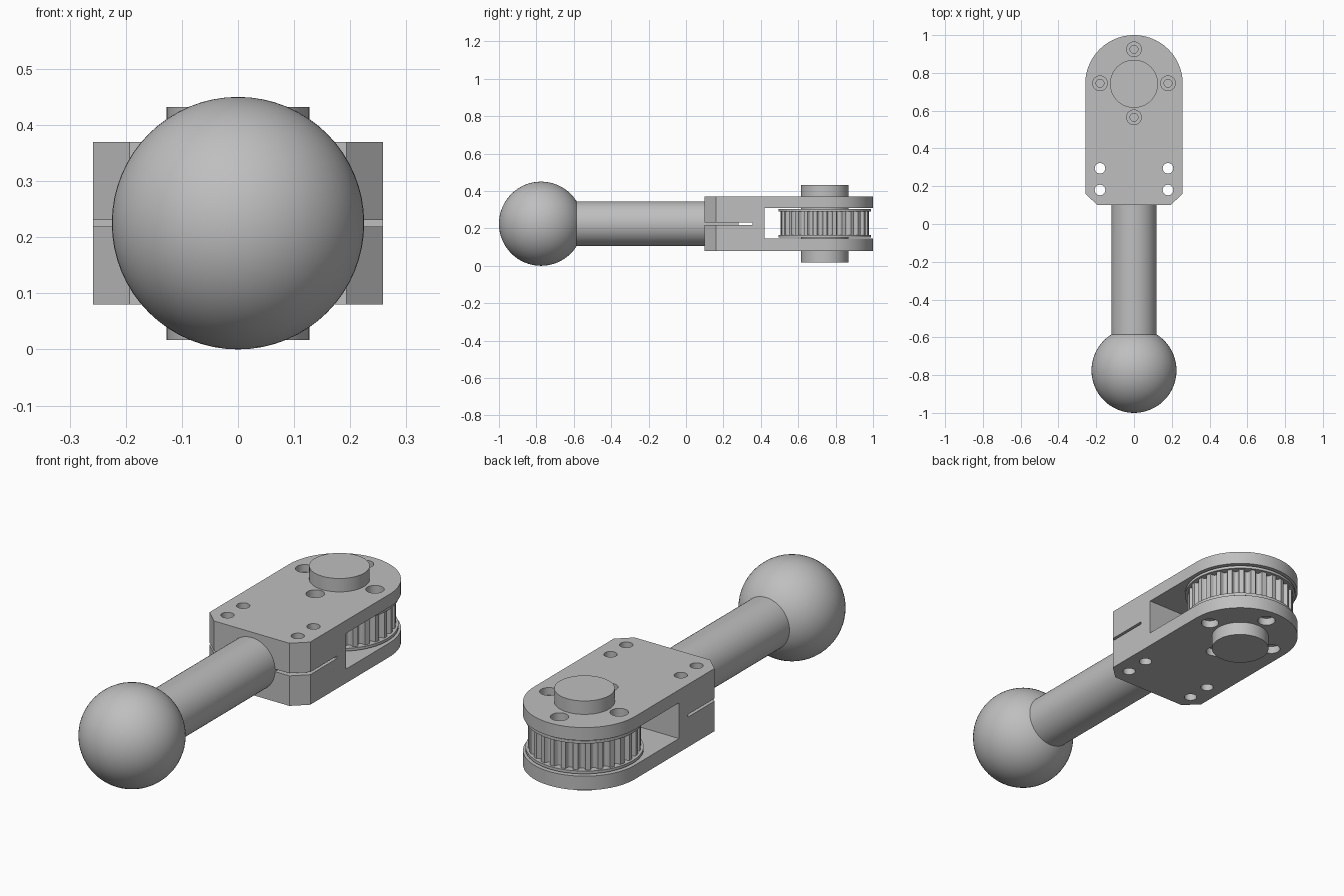
import bpy, bmesh
from math import sin, cos, pi, radians

if "Cube" in bpy.data.objects:
    bpy.data.objects.remove(bpy.data.objects["Cube"], do_unlink=True)

GREY = (0.52, 0.52, 0.52, 1)
metal = bpy.data.materials.new("plain grey metal")
metal.use_nodes = True
metal.diffuse_color = GREY
metal.node_tree.nodes["Principled BSDF"].inputs["Base Color"].default_value = GREY

MID = 0.225      # height of the centre line
PIN_Y = 0.742    # pulley axis
HALF = 0.258     # half width of the fork


def finish(name, bm):
    bmesh.ops.recalc_face_normals(bm, faces=bm.faces)
    mesh = bpy.data.meshes.new(name)
    bm.to_mesh(mesh)
    bm.free()
    mesh.materials.append(metal)
    obj = bpy.data.objects.new(name, mesh)
    bpy.context.collection.objects.link(obj)
    return obj


def prism(name, outline, z0, z1):
    bm = bmesh.new()
    face = bm.faces.new([bm.verts.new((x, y, z0)) for x, y in outline])
    top = bmesh.ops.extrude_face_region(bm, geom=[face])["geom"]
    verts = [v for v in top if isinstance(v, bmesh.types.BMVert)]
    bmesh.ops.translate(bm, verts=verts, vec=(0, 0, z1 - z0))
    return finish(name, bm)


def circle(x, y, r, n=48):
    return [(x + r * cos(2 * pi * i / n), y + r * sin(2 * pi * i / n)) for i in range(n)]


def disc(name, x, y, r, z0, z1, n=48):
    return prism(name, circle(x, y, r, n), z0, z1)


def box(name, x, y0, y1, z0, z1):
    return prism(name, [(-x, y0), (x, y0), (x, y1), (-x, y1)], z0, z1)


def smooth(obj, angle=25):
    bpy.ops.object.select_all(action="DESELECT")
    obj.select_set(True)
    bpy.context.view_layer.objects.active = obj
    bpy.ops.object.shade_smooth_by_angle(angle=radians(angle))


def cut(obj, cutter):
    mod = obj.modifiers.new("cut", "BOOLEAN")
    mod.operation, mod.solver, mod.object = "DIFFERENCE", "EXACT", cutter
    bpy.context.view_layer.objects.active = obj
    bpy.ops.object.modifier_apply(modifier=mod.name)
    bpy.data.objects.remove(cutter, do_unlink=True)


# Fork body: chamfered front, round back
arc = [(HALF * cos(pi * i / 48), PIN_Y + HALF * sin(pi * i / 48)) for i in range(49)]
fork = prism("fork_body", [(-HALF, 0.16), (-0.193, 0.1), (0.193, 0.1), (HALF, 0.16)] + arc,
             0.08, 0.37)

# Pulley opening, clamp slit and shaft bore
cut(fork, box("opening_cutter", 0.4, 0.42, 1.2, 0.145, 0.31))
cut(fork, box("slit_cutter", 0.4, 0, 0.355, 0.219, 0.231))
# Clamp screw holes
for x in (-0.18, 0.18):
    for y in (0.18, 0.295):
        cut(fork, disc("clamp_hole_cutter", x, y, 0.028, 0, 0.5, 32))
# Counterbored holes around the pin, in both cheeks
for x, y in ((0, 0.925), (0, 0.565), (-0.18, 0.745), (0.18, 0.745)):
    cut(fork, disc("through_hole_cutter", x, y, 0.021, 0, 0.5, 24))
    cut(fork, disc("top_counterbore_cutter", x, y, 0.039, 0.335, 0.5, 32))
    cut(fork, disc("bottom_counterbore_cutter", x, y, 0.039, 0, 0.115, 32))
smooth(fork)

# Pivot pin
smooth(disc("pivot_pin", 0, PIN_Y, 0.127, 0.017, 0.432, 64))

# Toothed pulley with round grooves
TEETH, STEPS = 28, 10
outline = []
for i in range(TEETH * STEPS):
    t = (i % STEPS) / STEPS
    dip = 0.022 * max(0, 1 - ((t - 0.5) / 0.3) ** 2) ** 0.5
    a = 2 * pi * i / (TEETH * STEPS)
    r = 0.237 - dip
    outline.append((r * cos(a), PIN_Y + r * sin(a)))
smooth(prism("pulley_teeth", outline, 0.158, 0.297), 35)
smooth(disc("pulley_lower_flange", 0, PIN_Y, 0.248, 0.151, 0.164, 64))
smooth(disc("pulley_upper_flange", 0, PIN_Y, 0.248, 0.291, 0.304, 64))

# Handle shaft
shaft = disc("handle_shaft", 0, 0, 0.12, 0, 0.93, 64)
shaft.rotation_euler = (-pi / 2, 0, 0)
shaft.location = (0, -0.65, MID)
smooth(shaft)

# Ball knob
bm = bmesh.new()
bmesh.ops.create_uvsphere(bm, u_segments=64, v_segments=32, radius=0.225)
ball = finish("ball_knob", bm)
ball.location = (0, -0.775, MID)
smooth(ball)
